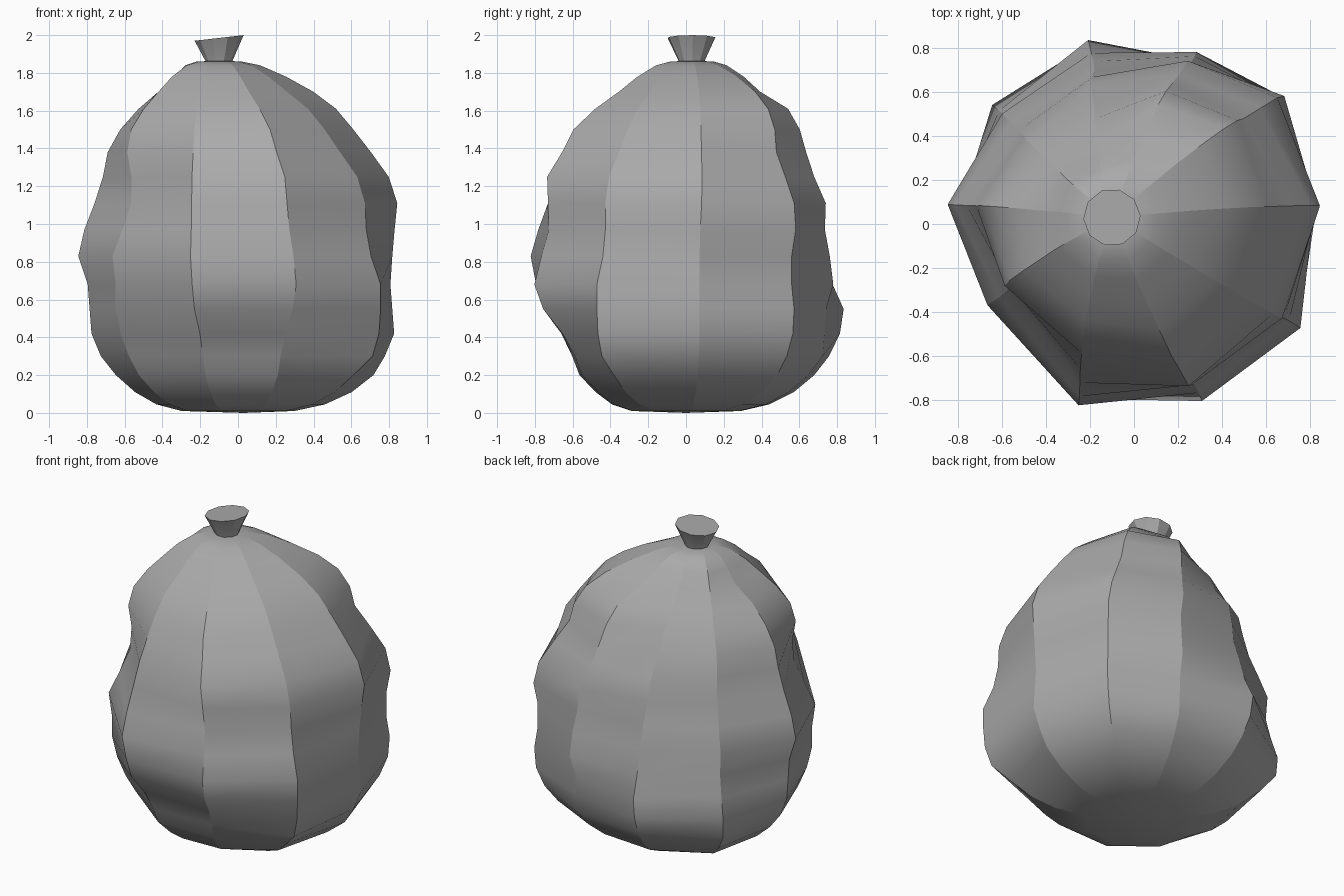
import bpy
import bmesh
import math
from mathutils import Vector

if "Cube" in bpy.data.objects:
    bpy.data.objects.remove(bpy.data.objects["Cube"], do_unlink=True)

# One plain cloth colour
GREY = (0.4, 0.4, 0.4, 1)
cloth = bpy.data.materials.new("grey_cloth")
cloth.use_nodes = True
cloth.diffuse_color = GREY
cloth.node_tree.nodes["Principled BSDF"].inputs["Base Color"].default_value = GREY

# Shared sack outline as (height, radius)
outline = [(.01, .3), (.045, .45), (.11, .58), (.2, .69), (.3, .76), (.42, .8),
           (.55, .82), (.68, .83), (.83, .83), (.97, .81), (1.11, .79),
           (1.25, .75), (1.38, .69), (1.5, .62), (1.61, .52), (1.7, .4),
           (1.78, .3), (1.84, .2), (1.86, .12)]

# Each ridge: direction in degrees, then its lumps and dents going upwards,
# in hundredths, on the outline between the rounded base and the gathered top
ridges = [
    (5, [3, 2, 3, 0, -2, -1, 3, 8, 9, 7, 6, 8, 9]),
    (40, [6, 7, 8, 7, 4, 4, 9, 9, 5, 3, 8, 12, 13]),
    (70, [0, 1, -2, -3, 0, -2, -3, -1, -4, -3, 0, 3, -1]),
    (104, [1, 2, 4, 4, -3, -7, -10, -11, -11, -16, -15, -16, -12]),
    (140, [5, 7, 4, -2, -6, -5, -9, -14, -15, -13, -15, -13, -8]),
    (174, [-4, -3, -2, -3, -3, 2, 0, -5, -7, -5, -6, -7, -10]),
    (209, [-9, -10, -9, -8, -9, -7, -12, -17, -15, -8, -5, -4, -2]),
    (253, [-10, -13, -11, -3, 0, 3, 1, -3, -5, -6, -6, -4, -3]),
    (291, [-10, -13, -10, -1, 3, -1, -3, 0, 5, 3, 4, 2, 1]),
    (328, [3, 8, 8, 7, 6, 0, 0, 3, 4, 1, 0, 1, 1]),
]
NECK = Vector((-.1, .03, 0))
UP = Vector((0, 0, 1))


def axis(z):
    """The sack leans towards the knot above its middle."""
    return NECK * min(1, max(0, (z - .9) / .9)) + UP * z


def ridge_profile(lumps):
    """Radii from bottom to top, the lumps fading out at both ends."""
    first, last = lumps[0], lumps[-1]
    faded = [0, first * .4, first * .8] + lumps + [last * .6, last * .2, 0]
    return [r + lump / 100 for (z, r), lump in zip(outline, faded)]


def skin(name, rings, ends, angle):
    """Join rings into a closed mesh with creased ridges and a point at each end."""
    bm = bmesh.new()
    loops = [[bm.verts.new(p) for p in ring] for ring in rings]
    n = len(ridges)
    for low, high in zip(loops, loops[1:]):
        for i in range(n):
            j = (i + 1) % n
            bm.faces.new((low[i], low[j], high[j], high[i]))
        for a, b in zip(low, high):
            bm.edges.get((a, b)).smooth = False
    for loop, tip in zip((loops[0], loops[-1]), ends):
        v = bm.verts.new(tip)
        for i in range(n):
            bm.faces.new((loop[i], loop[(i + 1) % n], v))
    bmesh.ops.recalc_face_normals(bm, faces=bm.faces)
    mesh = bpy.data.meshes.new(name)
    bm.to_mesh(mesh)
    bm.free()
    mesh.materials.append(cloth)
    obj = bpy.data.objects.new(name, mesh)
    bpy.context.collection.objects.link(obj)
    bpy.ops.object.select_all(action='DESELECT')
    obj.select_set(True)
    bpy.context.view_layer.objects.active = obj
    bpy.ops.object.shade_smooth_by_angle(angle=math.radians(angle),
                                         keep_sharp_edges=True)


# Lumpy sack body
directions = [Vector((math.cos(math.radians(a)), math.sin(math.radians(a)), 0))
              for a, lumps in ridges]
profiles = [ridge_profile(lumps) for a, lumps in ridges]
body = [[axis(z) + out * radii[k] for out, radii in zip(directions, profiles)]
        for k, (z, r) in enumerate(outline)]
skin("sack_body", body, [(.03, 0, 0), NECK + UP * 1.865], 60)

# Flared, slightly tilted knot on top
knot = []
for z, r, tilt in [(1.83, .065, 0), (1.86, .07, .02), (1.985, .13, .115)]:
    ring = []
    for i in range(len(ridges)):
        a = math.tau * i / len(ridges) + .05
        x, y = r * math.cos(a), r * math.sin(a)
        ring.append(NECK + Vector((x, y, z + x * tilt)))
    knot.append(ring)
skin("sack_knot", knot, [NECK + UP * z for z in (1.83, 1.985)], 30)
